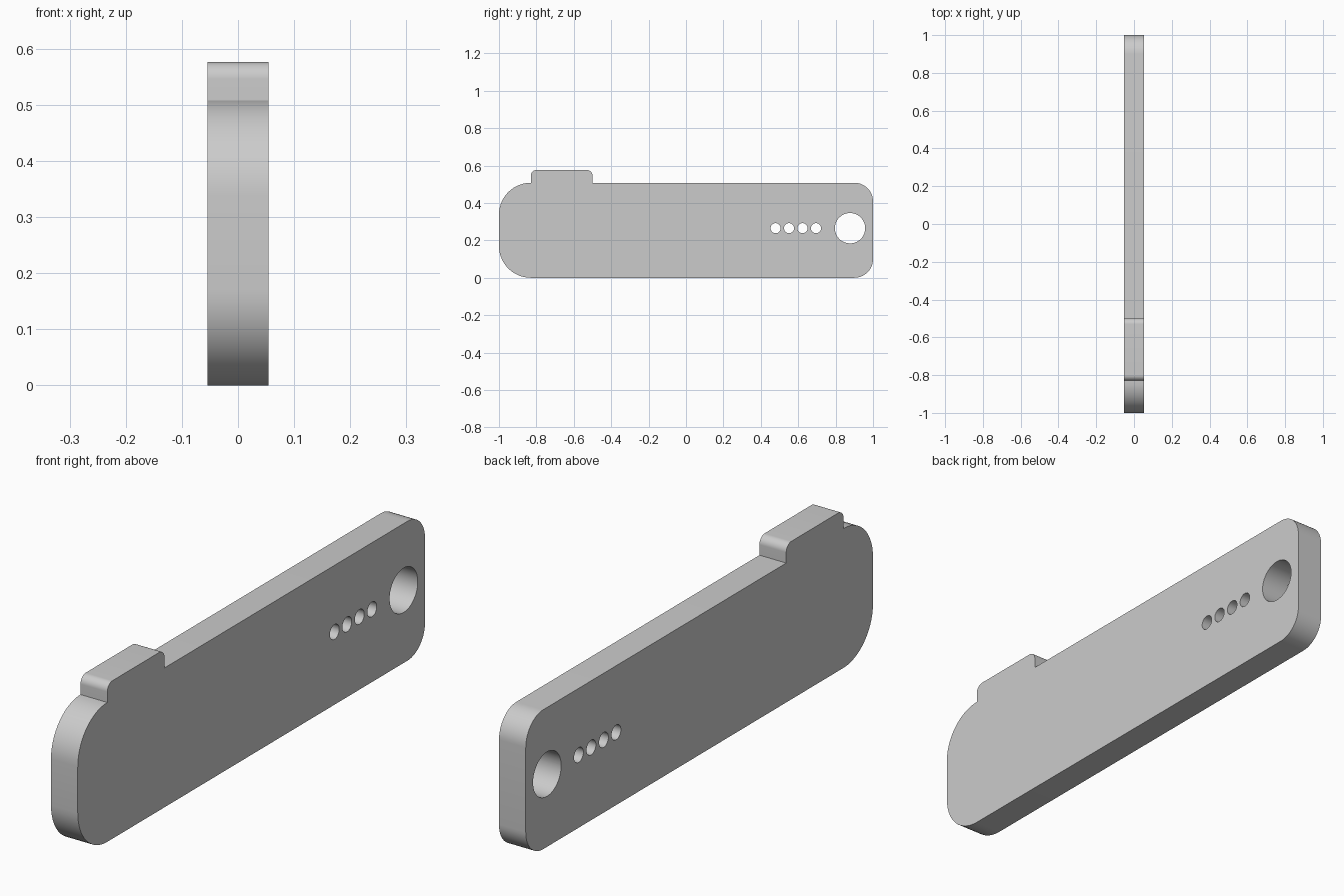
import bpy, bmesh, math
from mathutils import Vector, Matrix

cube = bpy.data.objects.get("Cube")
if cube:
    bpy.data.objects.remove(cube, do_unlink=True)

HALF = 0.054      # half thickness along x
HOLE_Z = 0.265

grey = bpy.data.materials.new("plain grey")
grey.use_nodes = True
colour = (0.6, 0.6, 0.6, 1)
grey.diffuse_color = colour
grey.node_tree.nodes["Principled BSDF"].inputs["Base Color"].default_value = colour


def add_object(name, bm):
    mesh = bpy.data.meshes.new(name)
    bm.to_mesh(mesh)
    bm.free()
    mesh.materials.append(grey)
    obj = bpy.data.objects.new(name, mesh)
    bpy.context.collection.objects.link(obj)
    return obj


def rounded(corners, steps=14):
    """Outline in (y, z) with each square corner rounded by its radius."""
    points = []
    for i, (y, z, r) in enumerate(corners):
        p = Vector((y, z))
        if r == 0:
            points.append(p)
            continue
        a = (Vector(corners[i - 1][:2]) - p).normalized() * r
        b = (Vector(corners[(i + 1) % len(corners)][:2]) - p).normalized() * r
        for k in range(steps + 1):
            t = math.pi / 2 * k / steps
            points.append(p + a * (1 - math.sin(t)) + b * (1 - math.cos(t)))
    return points


# Flat body with the raised tab, as one extruded outline
top, tab = 0.508, 0.576
outline = rounded([
    (-1, 0, 0.17), (1, 0, 0.1), (1, top, 0.1),
    (-0.5, top, 0), (-0.5, tab, 0.03),
    (-0.83, tab, 0.03), (-0.83, top, 0), (-1, top, 0.17)])
bm = bmesh.new()
verts = [bm.verts.new((-HALF, p.x, p.y)) for p in outline]
bmesh.ops.remove_doubles(bm, verts=verts, dist=0.0005)
face = bm.faces.new([v for v in verts if v.is_valid])
side = bmesh.ops.extrude_face_region(bm, geom=[face], use_keep_orig=True)
moved = [g for g in side["geom"] if isinstance(g, bmesh.types.BMVert)]
bmesh.ops.translate(bm, verts=moved, vec=(2 * HALF, 0, 0))
bmesh.ops.recalc_face_normals(bm, faces=bm.faces[:])
body = add_object("tag_body", bm)

# Cutters: four small holes in a row and one large end hole
bm = bmesh.new()
holes = [(0.479 + 0.072 * i, 0.027, 32) for i in range(4)] + [(0.877, 0.081, 64)]
for y, r, sides in holes:
    bmesh.ops.create_cone(
        bm, cap_ends=True, segments=sides, radius1=r, radius2=r, depth=4 * HALF,
        matrix=Matrix.Translation((0, y, HOLE_Z)) @ Matrix.Rotation(math.pi / 2, 4, "Y"))
cutter = add_object("hole_cutter", bm)
cutter.hide_render = True
cutter.hide_viewport = True

cut = body.modifiers.new("holes", "BOOLEAN")
cut.operation = "DIFFERENCE"
cut.solver = "EXACT"
cut.object = cutter

# Bake the holes, then smooth the rounded walls
bpy.ops.object.select_all(action="DESELECT")
bpy.context.view_layer.objects.active = body
body.select_set(True)
bpy.ops.object.modifier_apply(modifier=cut.name)
bpy.data.objects.remove(cutter, do_unlink=True)
bpy.ops.object.shade_smooth_by_angle(angle=math.radians(30))
